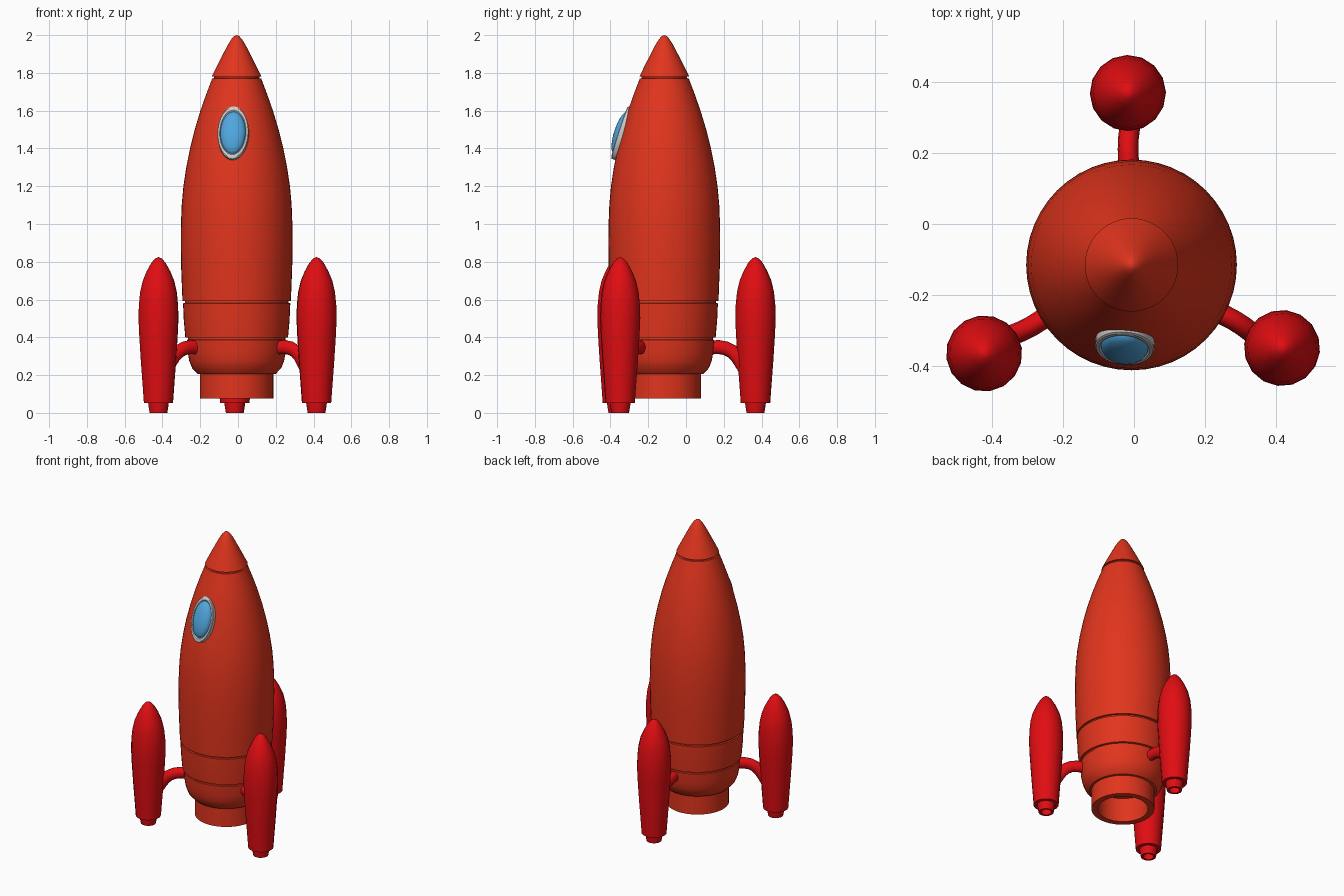
import bpy, bmesh, math
from mathutils import Vector, Matrix

if "Cube" in bpy.data.objects:
    bpy.data.objects.remove(bpy.data.objects["Cube"])

AXIS = Vector((-0.007, -0.115, 0))      # rocket centre line
ANGLES = (91.2, 211.0, -28.9)           # booster directions


def material(name, rgb):
    m = bpy.data.materials.new(name)
    m.diffuse_color = (*rgb, 1)
    m.use_nodes = True
    m.node_tree.nodes["Principled BSDF"].inputs["Base Color"].default_value = m.diffuse_color
    return m


BODY_RED = material("body_red", (0.75, 0.035, 0.012))
BOOSTER_RED = material("booster_red", (0.75, 0.004, 0.006))
GLASS_BLUE = material("glass_blue", (0.08, 0.38, 0.72))


def finish(bm, name, mat=None, matrix=None, angle=35):
    bmesh.ops.remove_doubles(bm, verts=bm.verts, dist=1e-5)
    bmesh.ops.recalc_face_normals(bm, faces=bm.faces)
    if matrix is not None:
        bm.transform(matrix)
    me = bpy.data.meshes.new(name)
    bm.to_mesh(me)
    bm.free()
    ob = bpy.data.objects.new(name, me)
    bpy.context.collection.objects.link(ob)
    if mat:
        me.materials.append(mat)
    bpy.ops.object.select_all(action='DESELECT')
    ob.select_set(True)
    bpy.context.view_layer.objects.active = ob
    bpy.ops.object.shade_smooth_by_angle(angle=math.radians(angle))
    return ob


def lathe(name, profile, sides, mat=None, matrix=None):
    """Spin (radius, z) points around z."""
    bm = bmesh.new()
    vs = [bm.verts.new((r, 0, z)) for r, z in profile]
    es = [bm.edges.new(p) for p in zip(vs, vs[1:])]
    bmesh.ops.spin(bm, geom=vs + es, cent=(0, 0, 0), axis=(0, 0, 1),
                   angle=math.tau, steps=sides, use_merge=True)
    return finish(bm, name, mat, matrix)


def sweep(name, path, rx, rz, sides, mat, matrix):
    """Elliptical tube along a path of (x, y, z) points."""
    bm = bmesh.new()
    rings = []
    pts = [Vector(p) for p in path]
    for i, p in enumerate(pts):
        t = (pts[min(i + 1, len(pts) - 1)] - pts[max(i - 1, 0)]).normalized()
        side = Vector((0, 0, 1)).cross(t).normalized()
        up = t.cross(side)
        rings.append([bm.verts.new(p + side * rx * math.cos(a) + up * rz * math.sin(a))
                      for a in (math.tau * k / sides for k in range(sides))])
    for a, b in zip(rings, rings[1:]):
        for k in range(sides):
            n = (k + 1) % sides
            bm.faces.new((a[k], a[n], b[n], b[k]))
    bm.faces.new(rings[0])
    bm.faces.new(rings[-1])
    return finish(bm, name, mat, matrix, 50)


# Main hull: nose, upper hull, band, tail and hollow nozzle, with panel grooves
hull = [
    (0, 2.0), (0.013, 1.995), (0.027, 1.98), (0.046, 1.95), (0.072, 1.9),
    (0.1, 1.845), (0.131, 1.782), (0.120, 1.780), (0.120, 1.772), (0.130, 1.770),
    (0.164, 1.68), (0.192, 1.6), (0.222, 1.5), (0.247, 1.4), (0.267, 1.3),
    (0.282, 1.2), (0.291, 1.1), (0.295, 1.0), (0.296, 0.9), (0.294, 0.77),
    (0.287, 0.593), (0.274, 0.592), (0.274, 0.582), (0.284, 0.58), (0.280, 0.49),
    (0.272, 0.4), (0.258, 0.398), (0.258, 0.388), (0.264, 0.385), (0.259, 0.32),
    (0.251, 0.275), (0.236, 0.237), (0.207, 0.207), (0.194, 0.205), (0.194, 0.077),
    (0.155, 0.077), (0.155, 0.24), (0, 0.24)]
lathe("rocket_hull", hull, 48, BODY_RED, Matrix.Translation(AXIS))

# Boosters with small nozzles, and the curved arms that hold them
booster = [
    (0, 0.825), (0.017, 0.818), (0.038, 0.795), (0.063, 0.75), (0.084, 0.7),
    (0.098, 0.64), (0.105, 0.57), (0.107, 0.5), (0.103, 0.41), (0.094, 0.27),
    (0.085, 0.15), (0.078, 0.052), (0.055, 0.052), (0.053, 0.035), (0.047, 0.0),
    (0.033, 0.0), (0.036, 0.06), (0, 0.06)]
arm = [(0.245, 0, 0.347), (0.29, 0.002, 0.348), (0.325, 0.003, 0.342),
       (0.358, 0.001, 0.325), (0.384, -0.003, 0.3), (0.405, -0.007, 0.268),
       (0.425, -0.011, 0.235)]
for i, deg in enumerate(ANGLES, 1):
    place = Matrix.Translation(AXIS) @ Matrix.Rotation(math.radians(deg), 4, 'Z')
    lathe(f"booster_{i}", booster, 16, BOOSTER_RED,
          place @ Matrix.Translation((0.483, 0, 0)))
    sweep(f"booster_arm_{i}", arm, 0.029, 0.037, 12, BOOSTER_RED, place)

# Oval window: local z points outward, local y up the hull
window = (Matrix.Translation((-0.027, -0.352, 1.485))
          @ Matrix.Rotation(math.radians(-5), 4, 'Z')
          @ Matrix.Rotation(math.radians(90 - 18), 4, 'X'))
oval = Matrix.Diagonal((0.083, 0.146, 1, 1))
frame = [(1, -0.04), (1, -0.004), (0.96, 0), (0.85, 0), (0.8, -0.006), (0.8, -0.04)]
lathe("window_frame", frame, 40, None, window @ oval)
dome = [(0.81 * math.cos(a), -0.008 + 0.036 * math.sin(a))
        for a in (math.pi / 2 * k / 6 for k in range(6))] + [(0, 0.028)]
lathe("window_glass", dome, 40, GLASS_BLUE, window @ oval)
